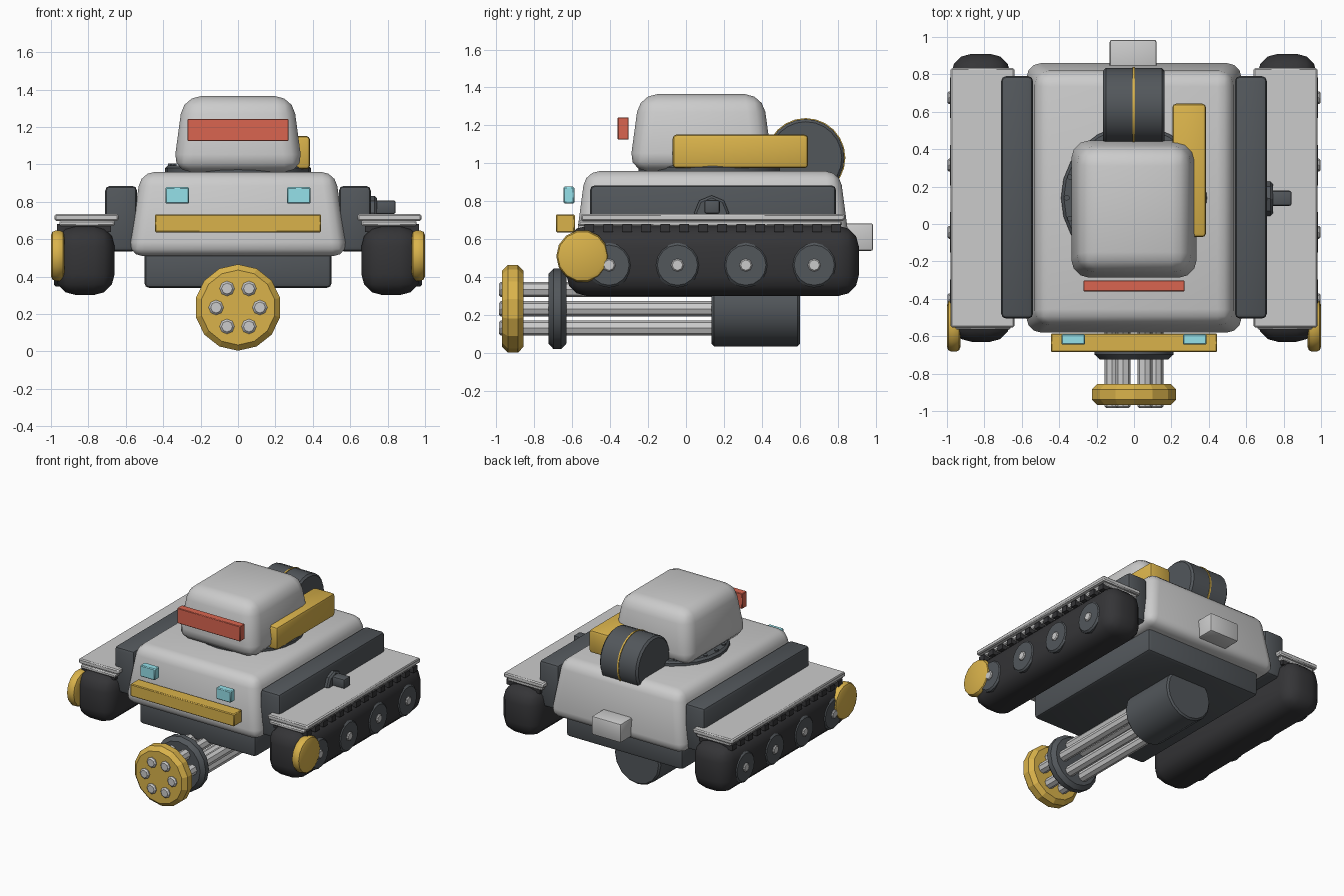
import bpy, bmesh
from math import pi, cos, sin, radians
from mathutils import Matrix, Vector

if "Cube" in bpy.data.objects:
    bpy.data.objects.remove(bpy.data.objects["Cube"])


def material(name, color):
    m = bpy.data.materials.new(name)
    m.diffuse_color = (*color, 1)
    m.use_nodes = True
    m.node_tree.nodes["Principled BSDF"].inputs["Base Color"].default_value = m.diffuse_color
    return m


DARK = material("dark_metal", (0.085, 0.095, 0.105))
BLACK = material("rubber", (0.035, 0.035, 0.038))
GOLD = material("yellow_paint", (0.70, 0.45, 0.07))
RED = material("red_glass", (0.70, 0.13, 0.08))
CYAN = material("cyan_glass", (0.30, 0.75, 0.82))


def finish(bm, name, mat, angle):
    bmesh.ops.recalc_face_normals(bm, faces=bm.faces)
    me = bpy.data.meshes.new(name)
    bm.to_mesh(me)
    bm.free()
    ob = bpy.data.objects.new(name, me)
    bpy.context.collection.objects.link(ob)
    if mat:
        me.materials.append(mat)
    if angle:
        me.polygons.foreach_set("use_smooth", [True] * len(me.polygons))
        me.set_sharp_from_angle(angle=radians(angle))
    return ob


def box(name, x, y, z, mat=None, bevel=0.0, seg=2, taper=(0, 0)):
    """Box from ranges; taper insets the top in x and y."""
    bm = bmesh.new()
    bmesh.ops.create_cube(bm, size=1)
    for v in bm.verts:
        top = v.co.z > 0
        sx, sy = (1 if v.co.x > 0 else -1), (1 if v.co.y > 0 else -1)
        v.co = Vector((max(x) if sx > 0 else min(x), max(y) if sy > 0 else min(y), z[1] if top else z[0]))
        if top:
            v.co.x -= sx * taper[0]
            v.co.y -= sy * taper[1]
    if bevel:
        bmesh.ops.bevel(bm, geom=bm.edges[:], offset=bevel, segments=seg,
                        profile=0.5, affect='EDGES', clamp_overlap=True)
    return finish(bm, name, mat, 40 if bevel else 0)


def cyl(name, axis, c, r, t, sides, mat=None, bevel=0.0, seg=1, angle=30):
    """Cylinder along an axis, spanning t; c holds the other two coordinates."""
    bm = bmesh.new()
    bmesh.ops.create_cone(bm, cap_ends=True, segments=sides, radius1=r, radius2=r, depth=abs(t[1] - t[0]))
    if bevel:
        rims = [e for e in bm.edges if any(len(f.verts) > 4 for f in e.link_faces)]
        bmesh.ops.bevel(bm, geom=rims, offset=bevel, segments=seg, profile=0.5, affect='EDGES')
    mid = (t[0] + t[1]) / 2
    rot, pos = {
        'X': (Matrix.Rotation(pi / 2, 4, 'Y'), (mid, c[0], c[1])),
        'Y': (Matrix.Rotation(pi / 2, 4, 'X'), (c[0], mid, c[1])),
        'Z': (Matrix.Identity(4), (c[0], c[1], mid))}[axis]
    bmesh.ops.transform(bm, matrix=Matrix.Translation(pos) @ rot, verts=bm.verts)
    return finish(bm, name, mat, angle)


# Hull
box("hull", (-0.585, 0.585), (-0.59, 0.87), (0.51, 0.96), None, 0.075, 3, (0.065, 0.06))
box("lower_hull", (-0.5, 0.5), (-0.5, 0.76), (0.34, 0.56), DARK, 0.025)
box("rear_block", (-0.13, 0.12), (0.80, 0.985), (0.54, 0.685), None, 0.012)
box("front_bumper", (-0.445, 0.445), (-0.685, -0.585), (0.637, 0.732), GOLD, 0.006, 1)

# Turret
cyl("turret_ring", 'Z', (0, 0.14), 0.39, (0.92, 0.995), 24, DARK, 0.015)
for i in range(20):
    a = 2 * pi * i / 20
    cyl("ring_bolt", 'Z', (0.36 * cos(a), 0.14 + 0.36 * sin(a)), 0.016, (0.98, 1.005), 6, DARK)
box("turret", (-0.348, 0.348), (-0.30, 0.46), (0.96, 1.365), None, 0.095, 3, (0.055, 0.055))
box("visor", (-0.27, 0.27), (-0.36, -0.302), (1.125, 1.243), RED, 0.004, 1)
box("stowage_box", (0.205, 0.385), (-0.07, 0.643), (0.975, 1.152), GOLD, 0.02)

# Ammunition drum behind the turret
cyl("drum", 'X', (0.63, 1.03), 0.204, (-0.165, 0.163), 24, DARK, 0.014)
cyl("drum_band", 'X', (0.63, 1.03), 0.209, (-0.007, 0.005), 24, GOLD)

# Side fixture, right side only
cyl("mount_flange", 'X', (0.135, 0.74), 0.092, (0.69, 0.742), 8, DARK, 0.012)
box("mount_arm", (0.70, 0.843), (0.097, 0.178), (0.735, 0.808), DARK, 0.012)

for s, side in ((1, "right"), (-1, "left")):
    # Headlights, sponsons and fenders
    box(f"headlight_{side}", (s * 0.262, s * 0.388), (-0.645, -0.588), (0.79, 0.878), CYAN, 0.006, 1)
    box(f"sponson_{side}", (s * 0.54, s * 0.71), (-0.505, 0.79), (0.535, 0.885), DARK, 0.025)
    box(f"fender_{side}", (s * 0.64, s * 0.98), (-0.553, 0.835), (0.698, 0.735), None, 0.008, 1)
    box(f"fender_base_{side}", (s * 0.66, s * 0.955), (-0.565, 0.82), (0.67, 0.70), None, 0.008, 1)
    # Track and cleats
    box(f"track_{side}", (s * 0.66, s * 0.978), (-0.63, 0.91), (0.302, 0.672), BLACK, 0.11, 3)
    for i in range(14):
        y = -0.51 + i * 0.1
        box(f"cleat_{side}", (s * 0.68, s * 0.968), (y - 0.025, y + 0.025), (0.64, 0.682), BLACK)
    # Road wheels and front sprocket cover
    for i in range(4):
        y = -0.405 + 0.36 * i
        cyl(f"wheel_{side}", 'X', (y, 0.465), 0.118, (s * 0.90, s * 0.985), 16, DARK, 0.012)
        cyl(f"hub_{side}", 'X', (y, 0.465), 0.034, (s * 0.95, s * 0.996), 8, None, 0.006)
    cyl(f"sprocket_cover_{side}", 'X', (-0.545, 0.512), 0.138, (s * 0.928, s * 1.0), 14, GOLD, 0.025, 2)

# Rotary gun under the hull
GZ = 0.235
cyl("gun_housing", 'Y', (0, GZ), 0.197, (0.135, 0.60), 16, DARK, 0.012)
cyl("barrel_clamp", 'Y', (0, GZ), 0.212, (-0.725, -0.63), 16, DARK, 0.028)
cyl("muzzle_disc", 'Y', (0, GZ), 0.231, (-0.968, -0.855), 14, GOLD, 0.03, angle=0)
for i in range(6):
    a = pi * i / 3
    cyl("barrel", 'Y', (0.117 * cos(a), GZ + 0.117 * sin(a)), 0.04, (-0.985, 0.16), 8, None, 0.01, angle=0)
